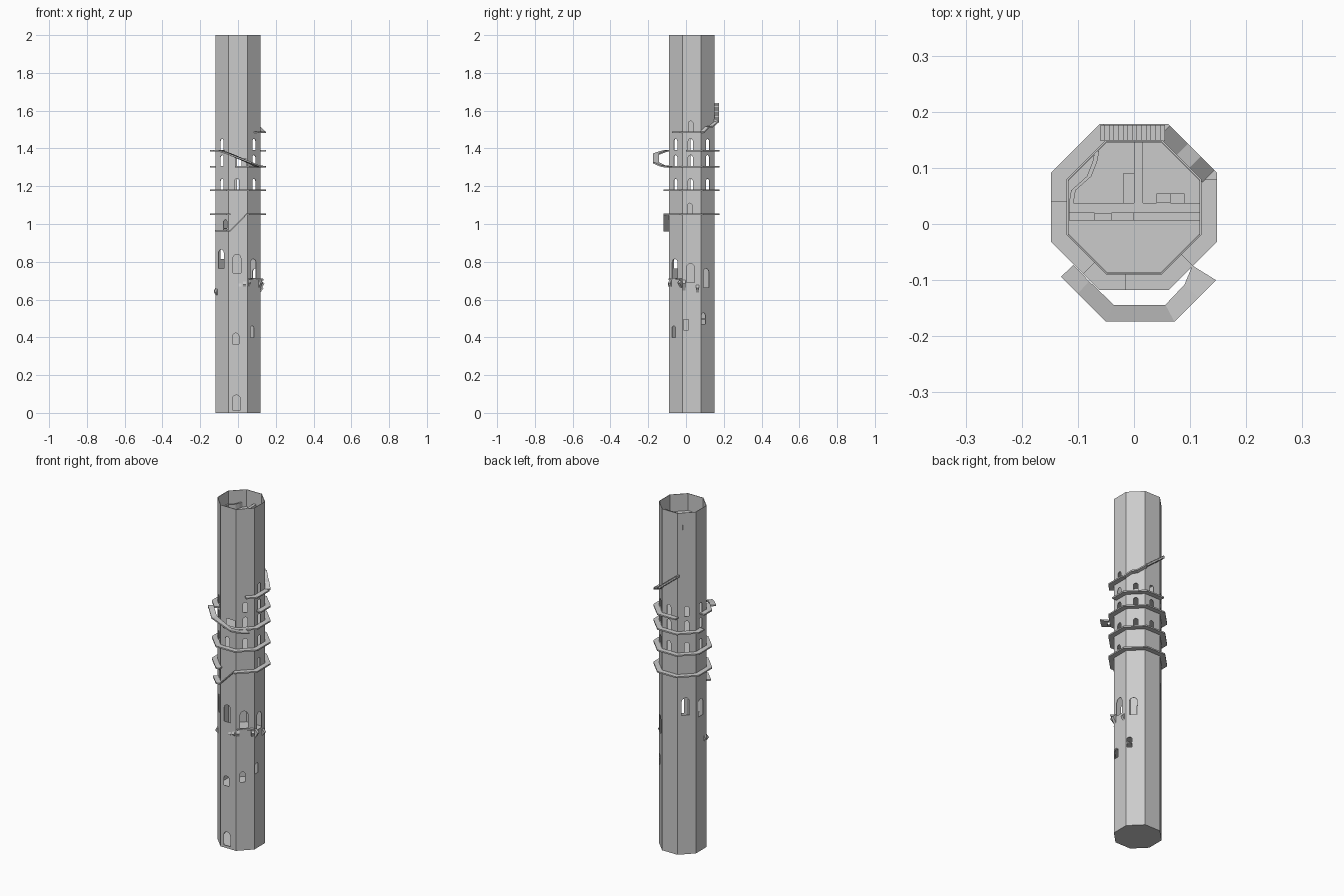
import bpy, bmesh, math
from mathutils import Vector

if "Cube" in bpy.data.objects:
    bpy.data.objects.remove(bpy.data.objects["Cube"])

CY = 0.03                       # tower axis in y
AP = 0.12                       # wall apothem
T = math.tan(math.pi / 8)

stone = bpy.data.materials.new("grey stone")
stone.diffuse_color = (0.6, 0.6, 0.6, 1)
stone.use_nodes = True
stone.node_tree.nodes["Principled BSDF"].inputs["Base Color"].default_value = stone.diffuse_color


def make(name, bm):
    bmesh.ops.recalc_face_normals(bm, faces=bm.faces)
    me = bpy.data.meshes.new(name)
    bm.to_mesh(me)
    bm.free()
    me.materials.append(stone)
    ob = bpy.data.objects.new(name, me)
    bpy.context.collection.objects.link(ob)
    return ob


def P(ap, k, s, z):
    """Point on facet k (0=right, 2=back, 4=left, 6=front), s along the facet."""
    a = k * math.pi / 4
    return Vector((ap * math.cos(a) - s * math.sin(a), CY + ap * math.sin(a) + s * math.cos(a), z))


def octagon(bm, ap, z):
    return [bm.verts.new(P(ap, k, ap * T, z)) for k in range(8)]


def bridge(bm, a, b):
    for i in range(len(a)):
        j = (i + 1) % len(a)
        bm.faces.new((a[i], a[j], b[j], b[i]))


def prism(bm, a, b):
    va, vb = [bm.verts.new(p) for p in a], [bm.verts.new(p) for p in b]
    bm.faces.new(va)
    bm.faces.new(vb)
    bridge(bm, va, vb)


def strip(name, stations, th=0.008):
    """Slab through stations of (inner point, outer point)."""
    bm = bmesh.new()
    d = Vector((0, 0, th))
    rows = [[bm.verts.new(p) for p in (i, o, o - d, i - d)] for i, o in stations]
    for r, q in zip(rows, rows[1:]):
        bridge(bm, r, q)
    bm.faces.new(rows[0])
    bm.faces.new(rows[-1])
    return make(name, bm)


def walk(name, k0, s0, k1, s1, z):
    """Flat gallery hugging the wall, from facet k0 to facet k1."""
    st = [(P(0.118, k0, s0, z), P(0.148, k0, s0, z))]
    st += [(P(0.118, k, 0.118 * T, z), P(0.148, k, 0.148 * T, z)) for k in range(k0, k1)]
    st.append((P(0.118, k1, s1, z), P(0.148, k1, s1, z)))
    strip(name, st)


def ramp(name, k, pts):
    strip(name, [(P(0.118, k, s, z), P(0.148, k, s, z)) for s, z in pts])


# hollow octagonal shaft
bm = bmesh.new()
ob_, ot = octagon(bm, AP, 0), octagon(bm, AP, 2)
ib, it = octagon(bm, AP - 0.003, 0.01), octagon(bm, AP - 0.003, 2)
bridge(bm, ob_, ot)
bridge(bm, ot, it)
bridge(bm, it, ib)
bm.faces.new(ob_)
bm.faces.new(ib)
shaft = make("tower_shaft", bm)

# arched openings: facet, offset, sill height, width, height
openings = [(6, -0.008, 0.015, 0.042, 0.08), (6, -0.012, 0.365, 0.034, 0.058),
            (7, -0.014, 0.4, 0.028, 0.06), (0, -0.03, 0.44, 0.028, 0.06), (1, -0.032, 0.47, 0.028, 0.06),
            (0, -0.01, 1.055, 0.024, 0.055), (5, 0.025, 0.968, 0.026, 0.055),
            (0, -0.005, 1.49, 0.024, 0.055), (6, 0.015, 1.306, 0.055, 0.04)]
openings += [(1 - i, -0.012 if i == 0 else -0.006, 0.665 + 0.025 * i, 0.042, 0.1) for i in range(7)]
for z in (1.182, 1.307, 1.393):
    openings += [(k, -0.006 if k % 2 == 0 else 0, z, 0.025, 0.058)
                 for k in range(8) if k != 6 or z < 1.2]
bm = bmesh.new()
for k, s, z, w, h in openings:
    r = w / 2
    prof = [(-r, 0), (r, 0)]
    if h > w * 0.9:
        prof += [(r * math.cos(math.pi * i / 6), h - r + r * math.sin(math.pi * i / 6)) for i in range(7)]
    else:
        prof += [(r, h), (-r, h)]
    prism(bm, [P(0.106, k, s + u, z + v) for u, v in prof],
          [P(0.132, k, s + u, z + v) for u, v in prof])
cutter = make("opening_cutter", bm)
cutter.hide_render = True
mod = shaft.modifiers.new("openings", 'BOOLEAN')
mod.operation, mod.solver, mod.object = 'DIFFERENCE', 'EXACT', cutter
dg = bpy.context.evaluated_depsgraph_get()
cut = bpy.data.meshes.new_from_object(shaft.evaluated_get(dg))
shaft.modifiers.clear()
shaft.data = cut
bpy.data.objects.remove(cutter)

# inner floors
for n, z in enumerate((0.32, 0.5, 0.64, 0.98, 1.17, 1.295, 1.38, 1.56, 1.9)):
    bm = bmesh.new()
    bridge_a, bridge_b = octagon(bm, 0.1165, z), octagon(bm, 0.1165, z - 0.006)
    bm.faces.new(bridge_a)
    bm.faces.new(bridge_b)
    bridge(bm, bridge_a, bridge_b)
    make(f"inner_floor_{n + 1}", bm)

# galleries around the outside
walk("gallery_lowest", 6, 0.045, 14, -0.04, 1.056)
walk("gallery_second", 6, 0, 14, 0, 1.182)
walk("gallery_third", 6, -0.015, 12, -0.01, 1.307)
walk("gallery_fourth_back", 8, -0.03, 10, 0.055, 1.393)
walk("gallery_fourth_left", 12, -0.01, 13, 0.02, 1.393)
walk("gallery_top", 7, 0, 8, 0.049, 1.49)
walk("lower_landing", 5, -0.025, 6, -0.04, 0.968)

# ramps between galleries
ramp("lower_ramp", 6, [(-0.04, 0.968), (0.045, 1.056)])
ramp("upper_ramp", 9, [(-0.055, 1.49), (-0.02, 1.515), (0.012, 1.52), (0.058, 1.548)])
inner = [(-0.108, -0.073, 1.393), (-0.08, -0.102, 1.39), (-0.036, -0.144, 1.374),
         (0.056, -0.144, 1.328), (0.09, -0.108, 1.31), (0.104, -0.074, 1.307)]
outer = [(-0.13, -0.094), (-0.1, -0.124), (-0.05, -0.174), (0.072, -0.174), (0.115, -0.131), (0.146, -0.1)]
strip("outer_front_ramp", [(Vector(i), Vector((o[0], o[1], i[2]))) for i, o in zip(inner, outer)])

# stair along the back
bm = bmesh.new()
N = 14
for i in range(N):
    s0, s1 = -0.055 + 0.115 * i / N, -0.055 + 0.115 * (i + 1) / N
    z = 1.548 + 0.092 * (i + 1) / N
    a = [P(0.118, 2, s0, z), P(0.146, 2, s0, z), P(0.146, 2, s1, z), P(0.118, 2, s1, z)]
    prism(bm, a, [p - Vector((0, 0, 0.013)) for p in a])
make("back_stair", bm)

# broken balcony remains
ramp_in = [(7, -0.045, 0.712, 0.128), (7, 0.0, 0.712, 0.124), (7, 0.03, 0.712, 0.134), (7, 0.0497, 0.71, 0.14)]
strip("broken_ledge", [(P(0.118, k, s, z), P(a, k, s, z)) for k, s, z, a in ramp_in])
bm = bmesh.new()
for k, s, z, out, drop in [(7, -0.04, 0.708, 0.008, 0.045), (7, 0.04, 0.708, 0.018, 0.05),
                           (0, -0.04, 0.705, 0.02, 0.06), (0, 0.03, 0.68, 0.014, 0.045),
                           (6, 0.035, 0.7, 0.006, 0.035), (6, 0.01, 0.69, 0.006, 0.02),
                           (5, -0.04, 0.66, 0.012, 0.04), (4, 0.035, 0.665, 0.008, 0.04)]:
    w = 0.008
    prism(bm, [P(0.118, k, s - w, z), P(0.12 + out, k, s - w, z - 0.02), P(0.118, k, s - w, z - drop)],
          [P(0.118, k, s + w, z), P(0.12 + out, k, s + w, z - 0.02), P(0.118, k, s + w, z - drop)])
make("broken_brackets", bm)

# ruined partition walls on the top floor: x0, x1, y0, y1, top
walls = [(-0.116, 0.117, 0.02, 0.037, 1.93), (-0.116, -0.07, 0.006, 0.02, 1.92), (-0.07, -0.04, 0.006, 0.02, 1.935),
         (-0.04, 0.0, 0.006, 0.02, 1.92), (0.0, 0.117, 0.006, 0.02, 1.91), (0.0, 0.016, 0.037, 0.146, 1.93),
         (0.04, 0.065, 0.037, 0.054, 1.94), (0.065, 0.09, 0.037, 0.054, 1.92), (-0.02, 0.0, 0.037, 0.09, 1.915)]
bm = bmesh.new()
for x0, x1, y0, y1, z in walls:
    c = [(x0, y0), (x1, y0), (x1, y1), (x0, y1)]
    prism(bm, [(x, y, 1.9) for x, y in c], [(x, y, z) for x, y in c])
make("top_floor_partitions", bm)
curve = [(-0.112, 0.037), (-0.108, 0.06), (-0.08, 0.085), (-0.07, 0.11), (-0.066, 0.13)]
strip("top_floor_curved_wall", [(Vector((x - 0.004, y, 1.93)), Vector((x + 0.004, y, 1.93))) for x, y in curve], 0.03)
